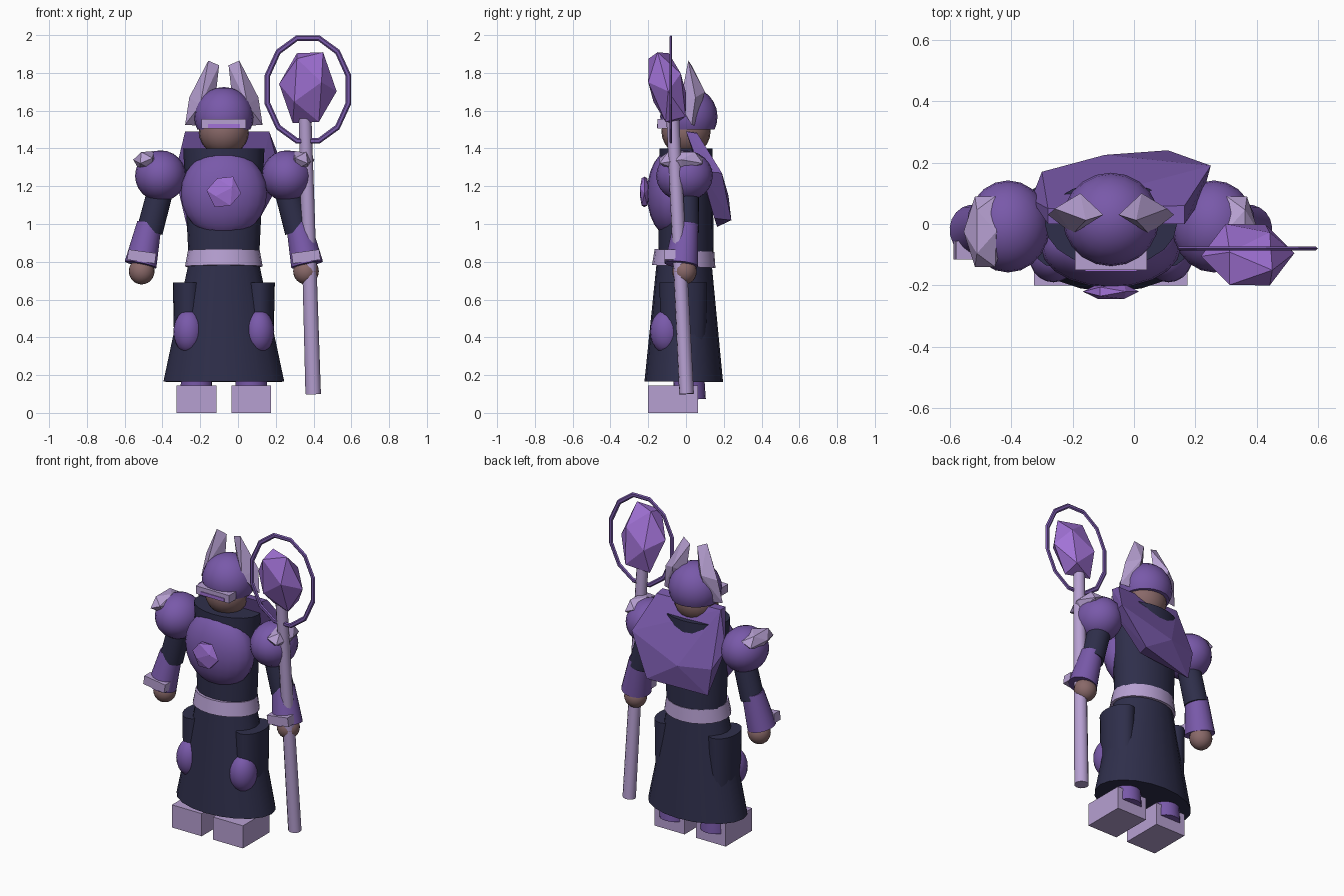
import bpy, bmesh, math
from mathutils import Vector, Matrix

if "Cube" in bpy.data.objects:
    bpy.data.objects.remove(bpy.data.objects["Cube"])

AXIS = -0.075  # body centre line


def material(name, rgb):
    m = bpy.data.materials.new(name)
    m.use_nodes = True
    m.diffuse_color = (*rgb, 1)
    m.node_tree.nodes["Principled BSDF"].inputs["Base Color"].default_value = (*rgb, 1)
    return m


PURPLE = material("purple armour", (0.19, 0.1, 0.40))
CRYSTAL = material("bright crystal", (0.36, 0.17, 0.68))
PALE = material("pale lilac", (0.47, 0.35, 0.64))
DARK = material("dark cloth", (0.028, 0.028, 0.07))
SKIN = material("skin", (0.25, 0.14, 0.14))


def finish(name, bm, mat, smooth=False, mirror=False):
    """Turn a bmesh into an object; optionally add its twin across the body axis."""
    for side in ("right_", "left_") if mirror else ("",):
        if side == "left_":
            flip = Matrix.Translation((2 * AXIS, 0, 0)) @ Matrix.Scale(-1, 4, (1, 0, 0))
            bmesh.ops.transform(bm, matrix=flip, verts=bm.verts)
        bmesh.ops.recalc_face_normals(bm, faces=bm.faces)
        me = bpy.data.meshes.new(side + name)
        bm.to_mesh(me)
        me.materials.append(mat)
        ob = bpy.data.objects.new(side + name, me)
        bpy.context.collection.objects.link(ob)
        if smooth:
            bpy.ops.object.select_all(action="DESELECT")
            ob.select_set(True)
            bpy.context.view_layer.objects.active = ob
            bpy.ops.object.shade_smooth_by_angle(angle=math.radians(40))
    bm.free()


def place(centre, radii, turn=Matrix.Identity(4)):
    return Matrix.Translation(centre) @ turn @ Matrix.Diagonal((*radii, 1))


def box(name, centre, size, mat, mirror=False, turn=Matrix.Identity(4)):
    bm = bmesh.new()
    bmesh.ops.create_cube(bm, size=1, matrix=place(centre, size, turn))
    finish(name, bm, mat, False, mirror)


def ball(name, centre, radii, mat, mirror=False, cut=None):
    bm = bmesh.new()
    bmesh.ops.create_uvsphere(bm, u_segments=20, v_segments=12, radius=1,
                              matrix=place(centre, radii))
    if cut is not None:
        bmesh.ops.bisect_plane(bm, geom=bm.verts[:] + bm.edges[:] + bm.faces[:],
                               plane_co=(0, 0, cut), plane_no=(0, 0, -1), clear_outer=True)
        bmesh.ops.holes_fill(bm, edges=bm.edges)
    finish(name, bm, mat, True, mirror)


def gem(name, centre, radii, mat, mirror=False, tilt=0):
    """Icosahedron turned so that an edge lies on top."""
    bm = bmesh.new()
    bmesh.ops.create_icosphere(bm, subdivisions=1, radius=1,
                               matrix=Matrix.Rotation(math.radians(31.7), 4, "Y"))
    turn = Matrix.Rotation(math.radians(tilt), 4, "X")
    bmesh.ops.transform(bm, matrix=place(centre, radii, turn), verts=bm.verts)
    finish(name, bm, mat, False, mirror)


def tube(name, low, high, r_low, r_high, mat, mirror=False, sides=20):
    """Tapered elliptical cylinder between two points; radii are (x, y)."""
    bm = bmesh.new()
    axis = Vector(high) - Vector(low)
    turn = axis.to_track_quat("Z", "Y").to_matrix() if abs(axis.x) + abs(axis.y) > 0.001 \
        else Matrix.Identity(3)
    rings = []
    for point, (rx, ry) in ((low, r_low), (high, r_high)):
        ring = []
        for i in range(sides):
            a = math.tau * i / sides
            ring.append(bm.verts.new(Vector(point) + turn @ Vector((rx * math.cos(a), ry * math.sin(a), 0))))
        rings.append(ring)
    for i in range(sides):
        j = (i + 1) % sides
        bm.faces.new((rings[0][i], rings[0][j], rings[1][j], rings[1][i]))
    bm.faces.new(rings[0])
    bm.faces.new(rings[1])
    finish(name, bm, mat, True, mirror)


def hull(name, points, mat, mirror=False):
    bm = bmesh.new()
    for p in points:
        bm.verts.new(p)
    bmesh.ops.convex_hull(bm, input=bm.verts)
    finish(name, bm, mat, False, mirror)


# Legs and boots
box("boot", (-0.22, -0.068, 0.072), (0.21, 0.265, 0.144), PALE, True)
tube("shin", (-0.22, 0.02, 0.07), (-0.22, 0, 0.5), (0.085, 0.085), (0.075, 0.075), PURPLE, True)

# Robe skirt, hip folds and knee pads
tube("skirt", (AXIS, -0.012, 0.165), (AXIS, -0.01, 0.8), (0.32, 0.208), (0.185, 0.145), DARK)
tube("hip_fold", (-0.262, -0.015, 0.3), (-0.262, -0.015, 0.69), (0.075, 0.12), (0.083, 0.125), DARK, True)
ball("knee_pad", (-0.262, -0.105, 0.43), (0.08, 0.085, 0.115), PURPLE, True)

# Torso, belt, breastplate
tube("torso", (AXIS, 0, 0.8), (AXIS, 0, 1.4), (0.186, 0.147), (0.215, 0.14), DARK)
tube("belt", (AXIS, -0.012, 0.775), (AXIS, -0.008, 0.86), (0.206, 0.168), (0.19, 0.158), PALE)
ball("breastplate", (AXIS, -0.075, 1.162), (0.228, 0.132, 0.232), PURPLE)
gem("chest_gem", (AXIS, -0.22, 1.17), (0.092, 0.028, 0.095), CRYSTAL)

# Faceted cape across the back
hull("cape", [
    (-0.28, 0.0, 1.49), (0.165, 0.0, 1.49), (-0.28, 0.05, 1.49), (0.165, 0.06, 1.48),
    (-0.335, 0.08, 1.26), (-0.3, 0.17, 1.16), (0.25, 0.19, 1.27), (0.22, 0.08, 1.28),
    (-0.27, 0.165, 0.985), (0.11, 0.24, 1.02), (-0.095, 0.225, 1.15), (0.08, 0.15, 1.03)], PURPLE)

# Head, helmet, visor and horns
ball("head", (AXIS, 0.0, 1.49), (0.132, 0.13, 0.13), SKIN)
ball("helmet", (AXIS, 0.015, 1.568), (0.157, 0.152, 0.157), PURPLE, cut=1.5)
box("visor", (AXIS, -0.115, 1.53), (0.235, 0.07, 0.05), PALE)
box("visor_slit", (AXIS, -0.15, 1.519), (0.17, 0.009, 0.02), CRYSTAL)
hull("horn", [
    (-0.28, 0.03, 1.525), (-0.2, 0.05, 1.52), (-0.258, 0.05, 1.67), (-0.175, 0.1, 1.7),
    (-0.12, 0.04, 1.66), (-0.2, -0.033, 1.63), (-0.157, 0.012, 1.865), (-0.1, 0.03, 1.84)],
    PALE, True)

# Arms
ball("shoulder", (-0.41, -0.008, 1.255), (0.135, 0.15, 0.135), PURPLE, True)
gem("shoulder_spike", (-0.485, -0.025, 1.335), (0.07, 0.135, 0.06), PALE, True)
tube("upper_arm", (-0.468, 0, 0.96), (-0.405, 0, 1.2), (0.07, 0.07), (0.068, 0.068), DARK, True)
tube("forearm", (-0.516, -0.025, 0.785), (-0.47, 0, 1.0), (0.09, 0.085), (0.066, 0.066), PURPLE, True)
ball("hand", (-0.51, -0.008, 0.75), (0.068, 0.065, 0.07), SKIN, True)
box("cuff_plate", (-0.51, -0.085, 0.828), (0.148, 0.06, 0.055), PALE, True,
    Matrix.Rotation(math.radians(8), 4, "Y"))

# Staff with crystal and ring
tube("staff", (0.398, 0.003, 0.1), (0.355, -0.07, 1.56), (0.042, 0.038), (0.034, 0.034), PALE, sides=12)
gem("staff_crystal", (0.37, -0.1, 1.722), (0.153, 0.105, 0.228), CRYSTAL, tilt=15)

bm = bmesh.new()
rings = []
for i in range(12):
    a = math.tau * (i + 0.5) / 12
    ring = []
    for j in range(6):
        b = math.tau * j / 6
        out = 0.015 * math.cos(b)
        ring.append(bm.verts.new((0.37 + (0.222 + out) * math.cos(a), -0.08 + 0.008 * math.sin(b),
                                  1.712 + (0.282 + out) * math.sin(a))))
    rings.append(ring)
for i in range(12):
    for j in range(6):
        a, b = rings[i], rings[(i + 1) % 12]
        bm.faces.new((a[j], a[(j + 1) % 6], b[(j + 1) % 6], b[j]))
finish("staff_ring", bm, PURPLE)
